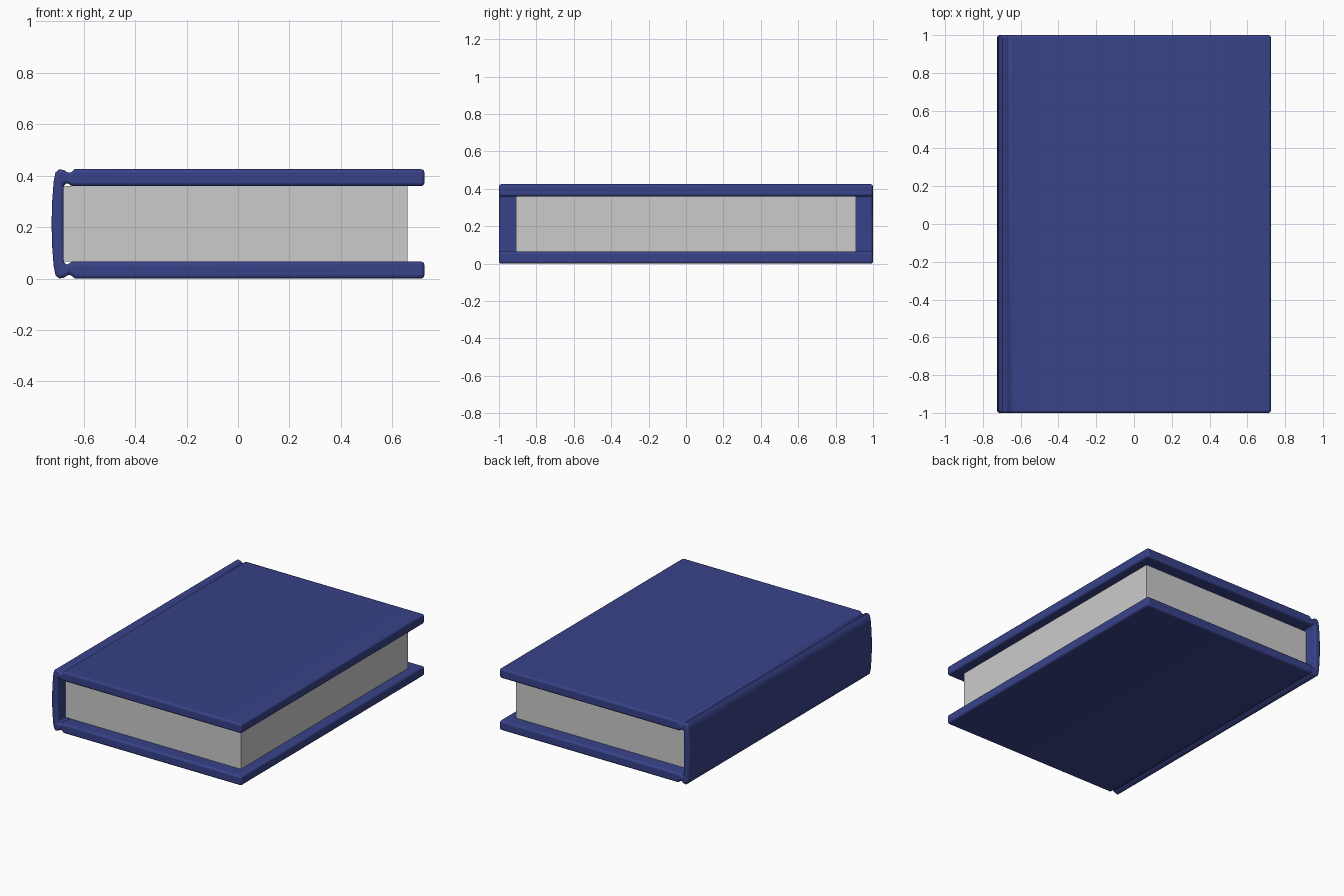
import bpy, bmesh
from math import radians

if "Cube" in bpy.data.objects:
    bpy.data.objects.remove(bpy.data.objects["Cube"])

MID = 0.2125  # height of the mirror plane through the book


def smooth(obj, angle):
    bpy.ops.object.select_all(action='DESELECT')
    obj.select_set(True)
    bpy.context.view_layer.objects.active = obj
    bpy.ops.object.shade_smooth_by_angle(angle=radians(angle))


def extrude_profile(name, profile, half_depth):
    bm = bmesh.new()
    face = bm.faces.new([bm.verts.new((x, -half_depth, z)) for x, z in profile])
    new = bmesh.ops.extrude_face_region(bm, geom=[face])['geom']
    bmesh.ops.translate(bm, vec=(0, 2 * half_depth, 0),
                        verts=[g for g in new if isinstance(g, bmesh.types.BMVert)])
    bmesh.ops.recalc_face_normals(bm, faces=bm.faces)
    mesh = bpy.data.meshes.new(name)
    bm.to_mesh(mesh)
    bm.free()
    obj = bpy.data.objects.new(name, mesh)
    bpy.context.collection.objects.link(obj)
    return obj


# Cover: bulged spine, hinge groove and board, upper half of the section
outer = [(-0.725, 0.0), (-0.7235, 0.08), (-0.717, 0.165), (-0.71, 0.2),
         (-0.695, 0.2125), (-0.676, 0.209), (-0.656, 0.194), (-0.635, 0.2125),
         (0.725, 0.2125)]
inner = [(0.725, 0.147), (-0.645, 0.147), (-0.665, 0.158), (-0.678, 0.155), (-0.678, 0.0)]
upper = outer + inner
lower = [(x, -z) for x, z in reversed(upper) if z > 0]
cover = extrude_profile("cover", [(x, MID + z) for x, z in upper + lower], 1.0)

blue = bpy.data.materials.new("blue_cloth")
blue.diffuse_color = (0.04, 0.055, 0.25, 1)
blue.use_nodes = True
blue.node_tree.nodes["Principled BSDF"].inputs["Base Color"].default_value = blue.diffuse_color
cover.data.materials.append(blue)

# Rounded board edges
bevel = cover.modifiers.new("rounded_edges", 'BEVEL')
bevel.width = 0.013
bevel.segments = 3
bevel.limit_method = 'ANGLE'
bevel.angle_limit = radians(60)
bevel.use_clamp_overlap = False
smooth(cover, 50)

# Page block, set back from the boards on three sides
bpy.ops.mesh.primitive_cube_add(size=1, location=(-0.0095, 0, MID))
pages = bpy.context.object
pages.name = "pages"
pages.scale = (1.337, 1.82, 0.294)
